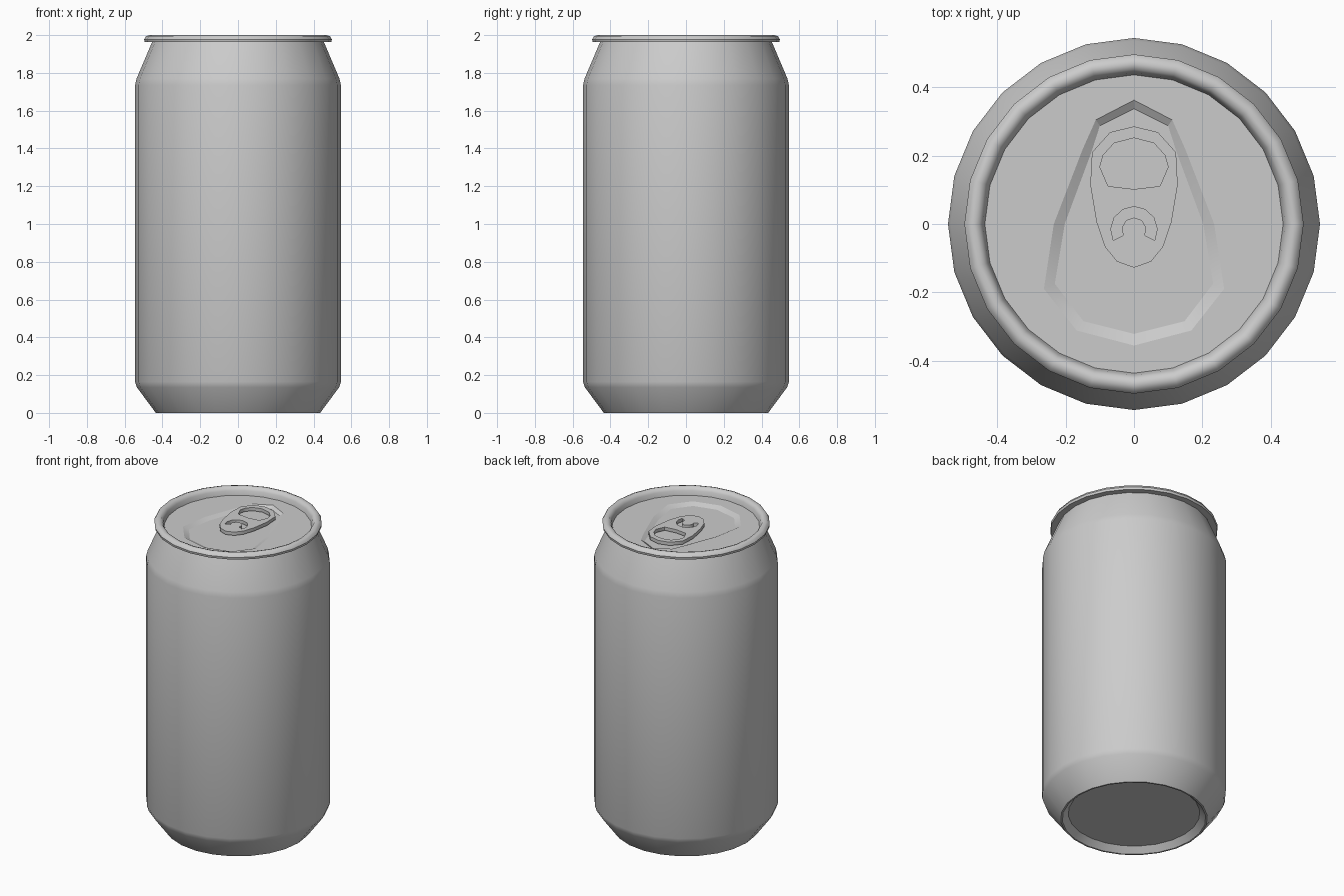
import bpy, bmesh, math

if "Cube" in bpy.data.objects:
    bpy.data.objects.remove(bpy.data.objects["Cube"])

SIDES = 24


def ring(bm, r, z):
    return [bm.verts.new((r * math.cos(2 * math.pi * i / SIDES),
                          r * math.sin(2 * math.pi * i / SIDES), z)) for i in range(SIDES)]


def skin(bm, a, b):
    n = len(a)
    for i in range(n):
        j = (i + 1) % n
        bm.faces.new((a[i], a[j], b[j], b[i]))


def mirrored(half):
    """Close a half outline (top to bottom, x >= 0) across x = 0, counter-clockwise."""
    other = [(-x, y) for x, y in half if x > 0]
    return other + half[::-1] if half[0][0] > 0 else [half[0]] + other + half[:0:-1]


def finish(bm, name, angle):
    me = bpy.data.meshes.new(name)
    bm.to_mesh(me)
    bm.free()
    ob = bpy.data.objects.new(name, me)
    bpy.context.collection.objects.link(ob)
    smooth(ob, angle)
    return ob


def smooth(ob, angle):
    bpy.ops.object.select_all(action='DESELECT')
    ob.select_set(True)
    bpy.context.view_layer.objects.active = ob
    bpy.ops.object.shade_smooth_by_angle(angle=math.radians(angle))


def lathe(name, profile, cap_start=False):
    bm = bmesh.new()
    rings = [ring(bm, r, z) for r, z in profile]
    for a, b in zip(rings, rings[1:]):
        skin(bm, a, b)
    if cap_start:
        bm.faces.new(rings[0][::-1])
    return finish(bm, name, 40)


# Can wall with recessed base, from the base disc up to the neck
lathe("can_body", [(0.39, 0.036), (0.425, 0.0), (0.435, 0.0), (0.535, 0.135), (0.545, 0.165),
                   (0.545, 1.735), (0.537, 1.77), (0.455, 1.963)], cap_start=True)

# Rolled rim, dropping inside to the lid
lathe("rim", [(0.45, 1.963), (0.494, 1.963), (0.497, 1.978), (0.487, 1.994), (0.47, 2.0),
              (0.453, 1.994), (0.443, 1.978), (0.437, 1.95)])

# Lid with a teardrop-shaped recessed panel
LID_Z, PANEL_Z = 1.95, 1.935
outer = mirrored([(0, 0.363), (0.112, 0.305), (0.15, 0.22), (0.235, 0),
                  (0.264, -0.19), (0.168, -0.312), (0, -0.356)])
inner = mirrored([(0, 0.338), (0.1, 0.288), (0.125, 0.21), (0.203, 0),
                  (0.232, -0.175), (0.148, -0.285), (0, -0.322)])
bm = bmesh.new()
edge = ring(bm, 0.438, LID_Z)
top = [bm.verts.new((x, y, LID_Z)) for x, y in outer]
low = [bm.verts.new((x, y, PANEL_Z)) for x, y in inner]
loops = [bm.edges.new((l[i], l[(i + 1) % len(l)])) for l in (edge, top) for i in range(len(l))]
bmesh.ops.bridge_loops(bm, edges=loops)
skin(bm, top, low)
bm.faces.new(low)
bm.normal_update()
bmesh.ops.reverse_faces(bm, faces=[f for f in bm.faces if f.normal.z < 0])
finish(bm, "lid", 20)

# Pull tab: plate with a finger hole and a C-shaped slot round the rivet tongue
plate = mirrored([(0, 0.286), (0.07, 0.269), (0.123, 0.21), (0.128, 0.114), (0.11, 0.006),
                  (0.085, -0.067), (0.05, -0.11), (0, -0.128)])
hole = mirrored([(0, 0.252), (0.058, 0.237), (0.09, 0.202), (0.1, 0.167), (0.076, 0.111), (0, 0.102)])


def arc(r, start, end, n):
    return [(r * math.cos(math.radians(start + (end - start) * i / n)),
             -0.017 + r * math.sin(math.radians(start + (end - start) * i / n))) for i in range(n + 1)]


slot = arc(0.068, -27, 207, 8) + arc(0.036, 207, -27, 6)
cu = bpy.data.curves.new("pull_tab", 'CURVE')
cu.dimensions = '2D'
cu.fill_mode = 'BOTH'
cu.extrude = 0.011
for pts in (plate, hole, slot):
    sp = cu.splines.new('POLY')
    sp.points.add(len(pts) - 1)
    for p, (x, y) in zip(sp.points, pts):
        p.co = (x, y, 0, 1)
    sp.use_cyclic_u = True
tab = bpy.data.objects.new("pull_tab", cu)
tab.location.z = 1.957
bpy.context.collection.objects.link(tab)
bpy.ops.object.select_all(action='DESELECT')
tab.select_set(True)
bpy.context.view_layer.objects.active = tab
bpy.ops.object.convert(target='MESH')
smooth(bpy.context.view_layer.objects.active, 40)
